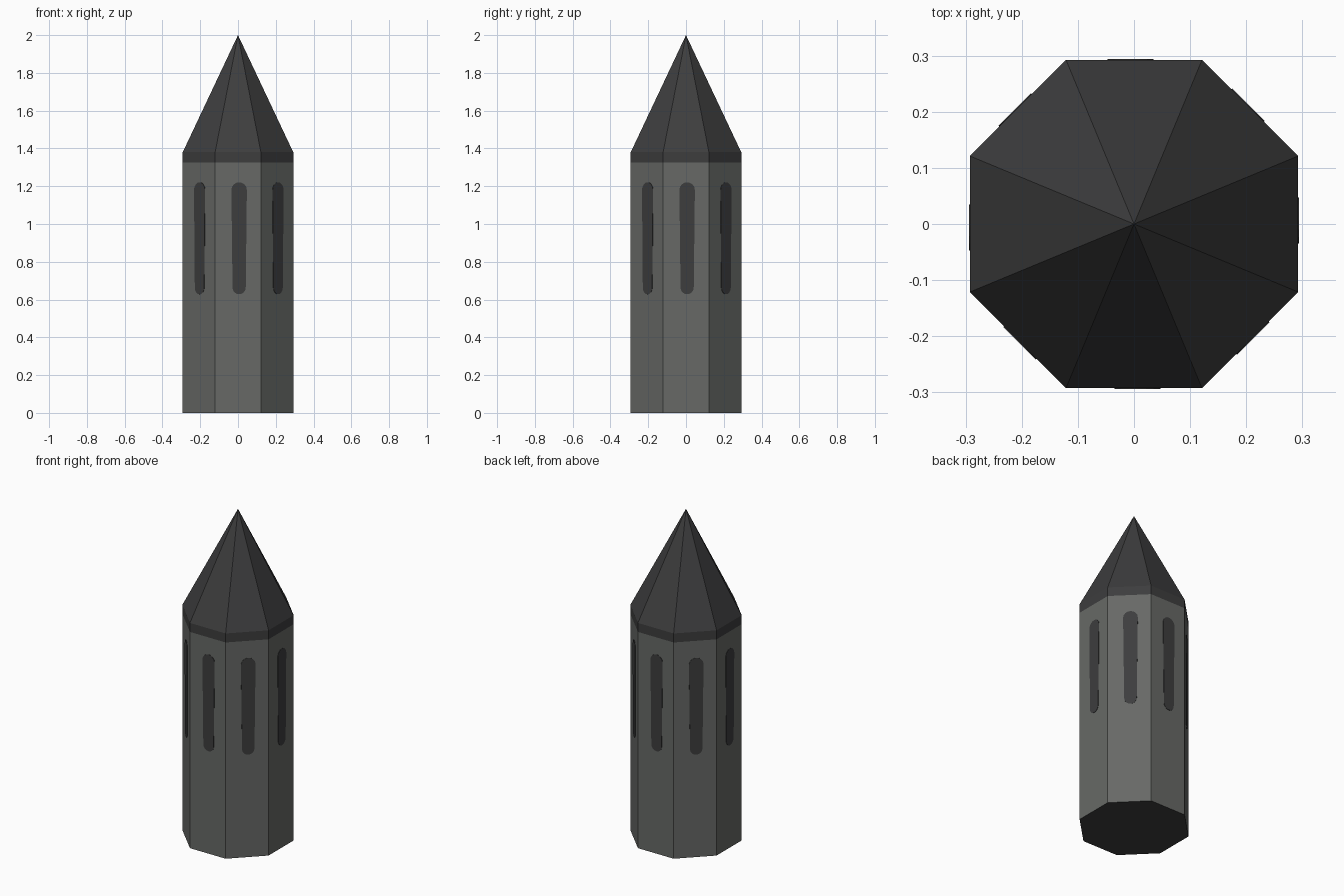
import bpy
import bmesh
import math
from mathutils import Matrix, Vector

cube = bpy.data.objects.get("Cube")
if cube:
    bpy.data.objects.remove(cube, do_unlink=True)

SIDES = 8
APOTHEM = 0.2925
RADIUS = APOTHEM / math.cos(math.pi / SIDES)


def material(name, color):
    mat = bpy.data.materials.new(name)
    mat.use_nodes = True
    mat.diffuse_color = color
    mat.node_tree.nodes["Principled BSDF"].inputs["Base Color"].default_value = color
    return mat


def add_object(name, bm, *mats):
    bmesh.ops.recalc_face_normals(bm, faces=bm.faces)
    mesh = bpy.data.meshes.new(name)
    bm.to_mesh(mesh)
    bm.free()
    for mat in mats:
        mesh.materials.append(mat)
    obj = bpy.data.objects.new(name, mesh)
    bpy.context.collection.objects.link(obj)
    return obj


def octagon(bm, z):
    angles = [(i + 0.5) * math.tau / SIDES for i in range(SIDES)]
    return [bm.verts.new((RADIUS * math.cos(a), RADIUS * math.sin(a), z)) for a in angles]


def bridge(bm, low, high):
    for i in range(SIDES):
        j = (i + 1) % SIDES
        bm.faces.new((low[i], low[j], high[j], high[i]))


stone = material("grey stone", (0.135, 0.141, 0.133, 1))
slate = material("dark slate", (0.047, 0.047, 0.048, 1))

# Eight-sided shaft with a dark underside
bm = bmesh.new()
base, eaves = octagon(bm, 0), octagon(bm, 1.325)
bridge(bm, base, eaves)
bm.faces.new(base[::-1]).material_index = 1
add_object("tower_shaft", bm, stone, slate)

# Slate eaves band and pointed roof
bm = bmesh.new()
eaves, rim = octagon(bm, 1.325), octagon(bm, 1.38)
bridge(bm, eaves, rim)
apex = bm.verts.new((0, 0, 2))
for i in range(SIDES):
    bm.faces.new((rim[i], rim[(i + 1) % SIDES], apex))
add_object("pointed_roof", bm, slate)

# Tall round-ended window on every wall, slightly wider at the top
bm = bmesh.new()
for side in range(SIDES):
    turn = Matrix.Rotation(side * math.tau / SIDES, 4, "Z")
    outline = []
    for center, radius, start in ((1.18, 0.041, 0), (0.663, 0.035, math.pi)):
        for k in range(9):
            a = start + k * math.pi / 8
            point = Vector((0.006 + radius * math.cos(a), -APOTHEM - 0.002,
                            center + radius * math.sin(a)))
            outline.append(bm.verts.new(turn @ point))
    front = bm.faces.new(outline)
    inward = turn @ Vector((0, 0.004, 0))
    back = bmesh.ops.extrude_face_region(bm, geom=[front], use_keep_orig=True)
    bmesh.ops.translate(bm, vec=inward,
                        verts=[v for v in back["geom"] if isinstance(v, bmesh.types.BMVert)])
add_object("slit_windows", bm, slate)
